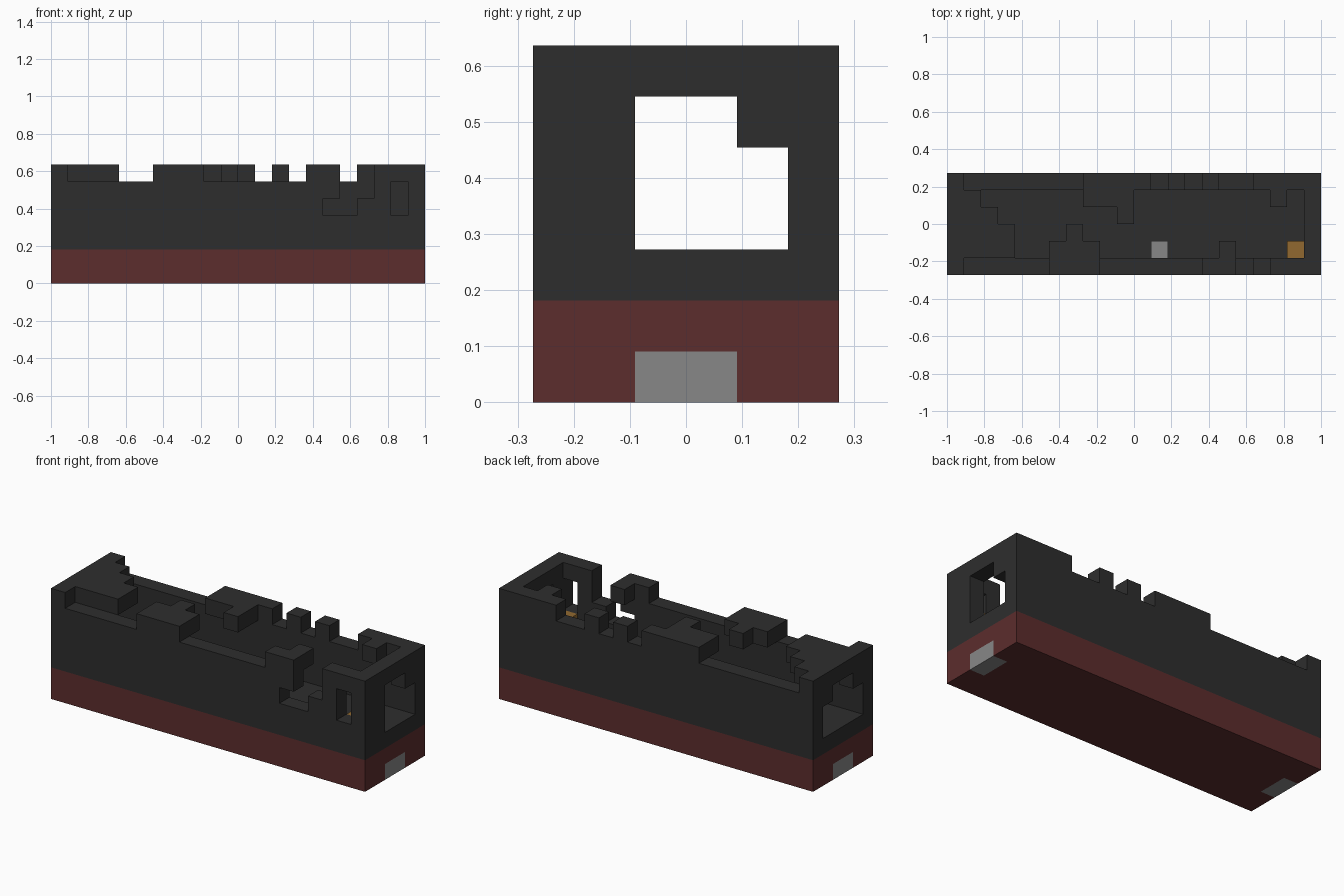
import bpy
import bmesh
from mathutils import Vector

if "Cube" in bpy.data.objects:
    bpy.data.objects.remove(bpy.data.objects["Cube"], do_unlink=True)

LENGTH, WIDTH, HEIGHT = 22, 6, 7   # size in blocks
UNIT = 2 / LENGTH


def material(name, r, g, b):
    mat = bpy.data.materials.new(name)
    mat.use_nodes = True
    mat.diffuse_color = (r, g, b, 1)
    mat.node_tree.nodes["Principled BSDF"].inputs["Base Color"].default_value = (r, g, b, 1)
    return mat


charcoal = material("charcoal", 0.027, 0.027, 0.027)
dark_red = material("dark red", 0.107, 0.026, 0.026)
grey = material("grey", 0.242, 0.242, 0.242)
amber = material("amber", 0.283, 0.141, 0.03)


def block(x0, x1, y0, y1, z0, z1):
    """Set of grid cells in a box; upper limits are exclusive."""
    return {(x, y, z) for x in range(x0, x1) for y in range(y0, y1) for z in range(z0, z1)}


def build(name, cells, mat):
    """Make one clean mesh of the outer faces of a set of cells."""
    bm = bmesh.new()
    for cell in cells:
        c = Vector(cell)
        for axis in range(3):
            for side in (0, 1):
                n = Vector((0, 0, 0))
                n[axis] = 2 * side - 1
                if tuple(int(v) for v in c + n) in cells:
                    continue
                u, v = Vector((0, 0, 0)), Vector((0, 0, 0))
                u[(axis + 1) % 3] = 1
                v[(axis + 2) % 3] = 1
                start = c + n * side
                ring = [start, start + u, start + u + v, start + v]
                if not side:
                    ring.reverse()
                bm.faces.new([bm.verts.new(p) for p in ring])
    bmesh.ops.remove_doubles(bm, verts=bm.verts, dist=0.01)
    bmesh.ops.dissolve_limit(bm, angle_limit=0.01, verts=bm.verts, edges=bm.edges)
    bmesh.ops.translate(bm, verts=bm.verts, vec=(-LENGTH / 2, -WIDTH / 2, 0))
    bmesh.ops.scale(bm, verts=bm.verts, vec=(UNIT, UNIT, UNIT))
    mesh = bpy.data.meshes.new(name)
    bm.to_mesh(mesh)
    bm.free()
    mesh.materials.append(mat)
    obj = bpy.data.objects.new(name, mesh)
    bpy.context.collection.objects.link(obj)
    return obj


# Couplings, set flush into both ends of the base
right_coupling = block(0, 1, 2, 4, 0, 1)
left_coupling = block(21, 22, 2, 4, 0, 1)
build("right_coupling", right_coupling, grey)
build("left_coupling", left_coupling, grey)

# Base
build("base", block(0, LENGTH, 0, WIDTH, 0, 2) - right_coupling - left_coupling, dark_red)

# Floor
build("floor", block(0, LENGTH, 0, WIDTH, 2, 3), charcoal)

# Front wall: broken top edge, jagged breach and a window
front = block(1, 21, 0, 1, 3, 7)
front -= block(1, 6, 0, 1, 6, 7) | block(9, 15, 0, 1, 6, 7)
front -= block(16, 18, 0, 1, 4, 5) | block(17, 18, 0, 1, 5, 7) | block(18, 19, 0, 1, 5, 7)
front -= block(20, 21, 0, 1, 4, 6)

# Back wall: broken top edge with teeth
back = block(1, 21, 5, 6, 3, 7)
for x0, x1 in ((1, 8), (12, 13), (14, 15), (16, 18)):
    back -= block(x0, x1, 5, 6, 6, 7)

# End walls with broken doorways
left_end = block(21, 22, 0, 6, 3, 7) - block(21, 22, 2, 5, 3, 5) - block(21, 22, 2, 4, 5, 6)
right_end = block(0, 1, 0, 6, 3, 7) - block(0, 1, 1, 5, 3, 5) - block(0, 1, 2, 4, 5, 6)

# Roof remains, one block thick: (x, first y, end y)
roof = set()
for x, y0, y1 in ((1, 1, 5), (2, 1, 4), (3, 1, 3), (6, 1, 2), (7, 1, 3), (8, 1, 2),
                  (8, 4, 5), (9, 4, 5), (10, 3, 5), (16, 1, 2), (19, 4, 5)):
    roof |= block(x, x + 1, y0, y1, 6, 7)

build("walls_and_roof", front | back | left_end | right_end | roof, charcoal)

# Things left inside
build("grey_crate", block(12, 13, 1, 2, 3, 4), grey)
build("amber_crate", block(20, 21, 1, 2, 3, 4), amber)
